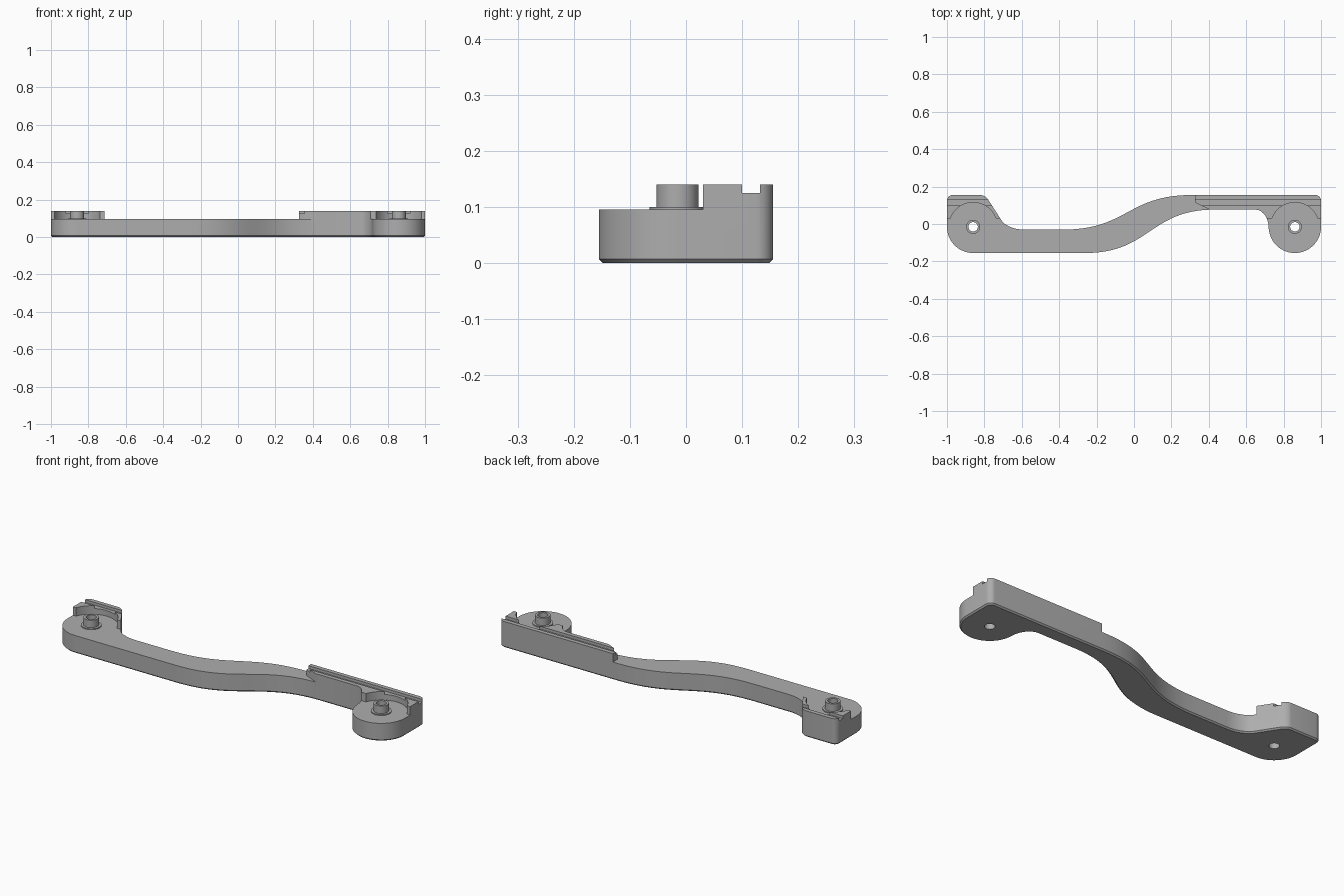
import bpy, bmesh, math
from mathutils import Vector
from mathutils.geometry import interpolate_bezier

cube = bpy.data.objects.get("Cube")
if cube:
    bpy.data.objects.remove(cube, do_unlink=True)

FLOOR, TOP = 0.095, 0.14        # deck height and raised height
BACK, FRONT = 0.155, -0.155
PIVOT_X, PIVOT_Y, END_R = 0.86, -0.015, 0.14
CHAMFER = 0.007

grey = bpy.data.materials.new("plain grey")
grey.use_nodes = True
colour = (0.42, 0.42, 0.42, 1)
grey.diffuse_color = colour
grey.node_tree.nodes["Principled BSDF"].inputs["Base Color"].default_value = colour


def curve(a, b, c, d, n=12):
    return [(p.x, p.y) for p in interpolate_bezier(*[Vector(q) for q in (a, b, c, d)], n)]


def corner(a, c, b, n=8):
    """Rounded corner from a to b that bends around c."""
    k = 0.56
    near = lambda p: (p[0] + (c[0] - p[0]) * k, p[1] + (c[1] - p[1]) * k)
    return curve(a, near(a), near(b), b, n)


def sweep(a, b):
    """S-shaped bend, level at both ends."""
    mid = (a[0] + b[0]) / 2
    return curve(a, (mid, a[1]), (mid, b[1]), b, 28)


def arc(cx, start, end, n=24):
    angles = [math.radians(start + (end - start) * i / n) for i in range(n + 1)]
    return [(cx + END_R * math.cos(t), PIVOT_Y + END_R * math.sin(t)) for t in angles]


def prism(name, outline, z0, z1, chamfer=0):
    bm = bmesh.new()
    face = bm.faces.new([bm.verts.new((x, y, z0)) for x, y in outline])
    ext = bmesh.ops.extrude_face_region(bm, geom=[face])
    bmesh.ops.translate(bm, vec=(0, 0, z1 - z0),
                        verts=[v for v in ext["geom"] if isinstance(v, bmesh.types.BMVert)])
    if chamfer:
        rim = [e for e in bm.edges if all(abs(v.co.z - z0) < 1e-6 for v in e.verts)]
        bmesh.ops.bevel(bm, geom=rim, offset=chamfer, segments=1, affect='EDGES')
    bmesh.ops.recalc_face_normals(bm, faces=bm.faces)
    mesh = bpy.data.meshes.new(name)
    bm.to_mesh(mesh)
    bm.free()
    mesh.materials.append(grey)
    ob = bpy.data.objects.new(name, mesh)
    bpy.context.collection.objects.link(ob)
    return ob


def disc(name, x, r, z0, z1, n=48):
    ring = [(x + r * math.cos(math.tau * i / n), PIVOT_Y + r * math.sin(math.tau * i / n))
            for i in range(n)]
    return prism(name, ring, z0, z1)


def combine(target, tool, operation):
    tool.hide_render = True
    mod = target.modifiers.new(tool.name, 'BOOLEAN')
    mod.operation, mod.solver, mod.object = operation, 'EXACT', tool
    bpy.context.view_layer.objects.active = target
    bpy.ops.object.modifier_apply(modifier=mod.name)
    bpy.data.objects.remove(tool, do_unlink=True)


# Arm outline, counter-clockwise from the left end
outline = arc(-PIVOT_X, 180, 270)
outline += sweep((-0.26, FRONT), (0.43, 0.077))
outline += corner((0.65, 0.077), (0.715, 0.077), (0.72, PIVOT_Y))
outline += arc(PIVOT_X, 180, 360, 40)[1:]
outline += corner((1, 0.125), (1, BACK), (0.97, BACK))
outline += sweep((0.31, BACK), (-0.38, -0.03))
outline += corner((-0.59, -0.03), (-0.675, -0.03), (-0.706, 0.016))
outline += corner((-0.78, 0.131), (-0.796, BACK), (-0.82, BACK))
outline += corner((-0.97, BACK), (-1, BACK), (-1, 0.125))
arm = prism("bracket_arm", outline, 0, TOP, CHAMFER)

# Lower the deck, leaving a raised rail at each end
lowered = [(-1.1, -0.3), (1.1, -0.3), (1.1, 0.03), (0.505, 0.03), (0.325, 0.115),
           (0.325, 0.3), (-0.5, 0.3), (-0.5, 0.03), (-1.1, 0.03)]
combine(arm, prism("deck_cutter", lowered, FLOOR, 0.3), 'DIFFERENCE')

# Long groove along both rails
groove = [(-1.1, 0.1), (1.1, 0.1), (1.1, 0.132), (-1.1, 0.132)]
combine(arm, prism("groove_cutter", groove, 0.125, 0.3), 'DIFFERENCE')

# Round pocket, washer, boss and bore at each end
for x in (-PIVOT_X, PIVOT_X):
    combine(arm, disc("pocket_cutter", x, 0.13, FLOOR, 0.3), 'DIFFERENCE')
    combine(arm, disc("washer", x, 0.05, FLOOR - 0.02, 0.1), 'UNION')
    combine(arm, disc("boss", x, 0.0375, FLOOR - 0.03, TOP), 'UNION')
    combine(arm, disc("bore_cutter", x, 0.025, -0.1, 0.3), 'DIFFERENCE')

bpy.ops.object.select_all(action='DESELECT')
arm.select_set(True)
bpy.context.view_layer.objects.active = arm
bpy.ops.object.shade_smooth_by_angle(angle=math.radians(30))
